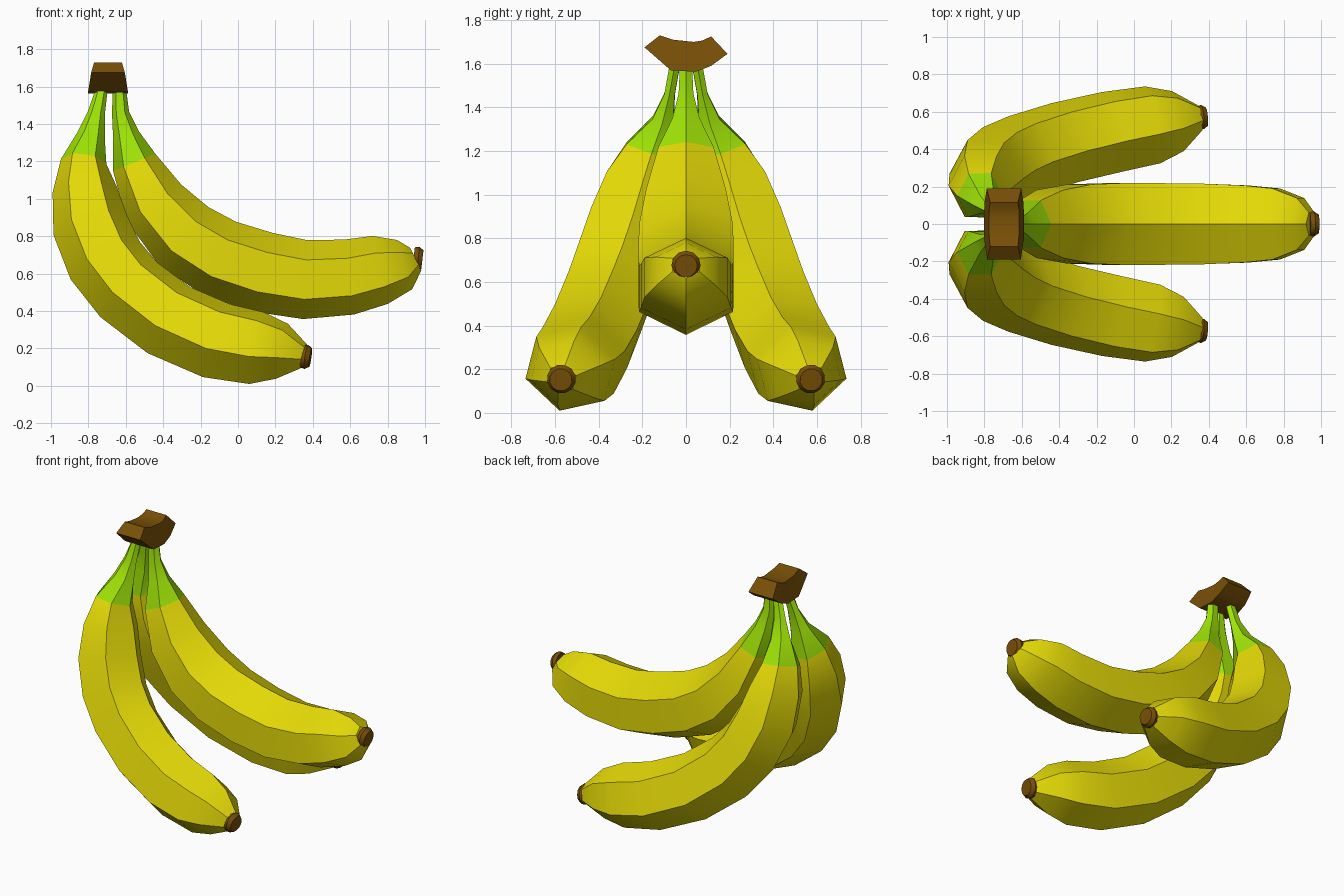
import bpy, bmesh, math
from mathutils import Vector

if "Cube" in bpy.data.objects:
    bpy.data.objects.remove(bpy.data.objects["Cube"])


def material(name, rgb):
    m = bpy.data.materials.new(name)
    m.diffuse_color = (*rgb, 1)
    m.use_nodes = True
    m.node_tree.nodes["Principled BSDF"].inputs["Base Color"].default_value = m.diffuse_color
    return m


YELLOW = material("ripe yellow", (0.78, 0.70, 0.002))
GREEN = material("stem green", (0.35, 0.77, 0.002))
BROWN = material("dry brown", (0.19, 0.08, 0.002))


def finish(bm, name, mats, angle):
    bmesh.ops.recalc_face_normals(bm, faces=bm.faces[:])
    me = bpy.data.meshes.new(name)
    bm.to_mesh(me)
    bm.free()
    for m in mats:
        me.materials.append(m)
    ob = bpy.data.objects.new(name, me)
    bpy.context.collection.objects.link(ob)
    bpy.ops.object.select_all(action='DESELECT')
    ob.select_set(True)
    bpy.context.view_layer.objects.active = ob
    bpy.ops.object.shade_smooth_by_angle(angle=math.radians(angle))


def loft(name, path, side, sides, mats, green_rings=0):
    """Loft a regular section along (x, y, z, radius, sideways stretch) stations."""
    bm = bmesh.new()
    pts = [Vector(p[:3]) for p in path]
    n, rings = len(pts), []
    for i, p in enumerate(pts):
        t = (pts[min(i + 1, n - 1)] - pts[max(i - 1, 0)]).normalized()
        s = (side - t * side.dot(t)).normalized()
        u = t.cross(s)
        r, w = path[i][3:]
        rings.append([bm.verts.new(p + u * r * math.cos(k * math.tau / sides)
                                   + s * w * r * math.sin(k * math.tau / sides))
                      for k in range(sides)])
    for i in range(n - 1):
        for k in range(sides):
            j = (k + 1) % sides
            f = bm.faces.new((rings[i][k], rings[i][j], rings[i + 1][j], rings[i + 1][k]))
            f.material_index = 1 if i < green_rings else 0
    bm.faces.new(rings[0])
    bm.faces.new(rings[-1])
    finish(bm, name, mats, 35)


def banana(label, path, side, tip_dir):
    loft(label + "_banana", path, side, 6, (YELLOW, GREEN), 3)
    # Round brown blossom end
    end, d = Vector(path[-1][:3]), Vector(tip_dir).normalized()
    tip = [(*(end + d * a), r, 1) for a, r in ((-.012, .062), (.012, .067), (.036, .052))]
    loft(label + "_tip", tip, side, 12, (BROWN,))


# Middle banana
banana("middle", [
    (-.635, 0, 1.60, .035, .9), (-.628, 0, 1.46, .046, .85), (-.598, 0, 1.34, .072, 1.0),
    (-.555, 0, 1.195, .122, 1.2), (-.45, 0, .98, .175, 1.2), (-.29, 0, .80, .204, 1.2),
    (-.10, 0, .683, .214, 1.18), (.13, 0, .608, .217, 1.16), (.36, 0, .568, .211, 1.18),
    (.595, 0, .582, .202, 1.18), (.76, 0, .62, .186, 1.18), (.89, 0, .648, .138, 1.16),
    (.95, 0, .678, .068, 1.05)], Vector((0, 1, 0)), (1, 0, -.12))

# Two side bananas, mirrored across the front-back axis
side_path = [
    (-.725, .05, 1.60, .03, .9), (-.757, .075, 1.46, .046, .6), (-.785, .105, 1.34, .075, .75),
    (-.825, .155, 1.20, .122, 1.15), (-.82, .20, 1.05, .172, 1.15), (-.79, .255, .86, .204, 1.1),
    (-.71, .315, .67, .212, 1.08), (-.585, .37, .515, .214, 1.06), (-.37, .435, .352, .215, 1.06),
    (-.115, .493, .242, .214, 1.06), (.10, .53, .202, .202, 1.08), (.235, .55, .185, .155, 1.1),
    (.352, .57, .157, .068, 1.05)]
for label, sg in (("back", 1), ("front", -1)):
    banana(label, [(x, y * sg, z, r, w) for x, y, z, r, w in side_path],
           Vector((0, .97, .25 * sg)), (1, .1 * sg, -.15))

# Brown crown: bent block, wider underneath
# rows are (low y, low z, low half width, high y, high z, high half width)
bm = bmesh.new()
rows = []
for ly, lz, lw, hy, hz, hw in (
        (-.19, 1.675, .09, -.12, 1.73, .074), (-.07, 1.57, .107, -.06, 1.71, .08),
        (.045, 1.563, .107, .035, 1.70, .08), (.115, 1.59, .104, .075, 1.706, .08),
        (.19, 1.645, .092, .115, 1.725, .074)):
    rows.append([bm.verts.new((-.695 + dx, y, z)) for dx, y, z in
                 ((-lw, ly, lz), (lw, ly, lz), (hw, hy, hz), (-hw, hy, hz))])
for a, b in zip(rows, rows[1:]):
    for k in range(4):
        j = (k + 1) % 4
        bm.faces.new((a[k], a[j], b[j], b[k]))
bm.faces.new(rows[0])
bm.faces.new(rows[-1])
finish(bm, "crown", (BROWN,), 35)
